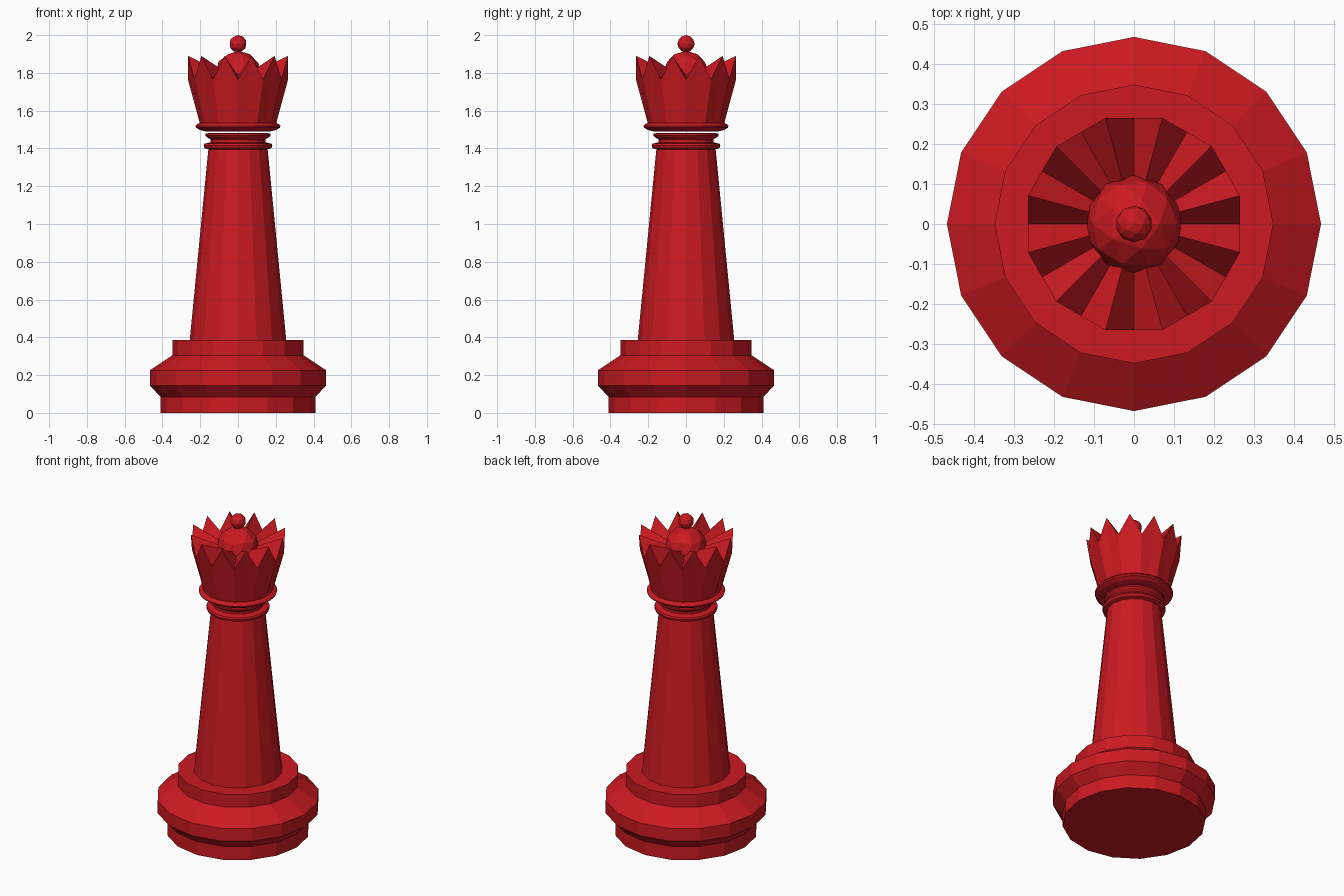
import bpy, bmesh, math

if "Cube" in bpy.data.objects:
    bpy.data.objects.remove(bpy.data.objects["Cube"])

red = bpy.data.materials.new("red")
red.diffuse_color = (0.6, 0.01, 0.015, 1)
red.use_nodes = True
red.node_tree.nodes["Principled BSDF"].inputs["Base Color"].default_value = red.diffuse_color


def finish(name, bm):
    bmesh.ops.recalc_face_normals(bm, faces=bm.faces)
    me = bpy.data.meshes.new(name)
    bm.to_mesh(me)
    bm.free()
    me.materials.append(red)
    ob = bpy.data.objects.new(name, me)
    bpy.context.collection.objects.link(ob)


def loft(name, rings):
    """Skin between rings of points, capping both ends."""
    bm = bmesh.new()
    loops = [[bm.verts.new(p) for p in ring] for ring in rings]
    n = len(loops[0])
    for a, b in zip(loops, loops[1:]):
        for i in range(n):
            j = (i + 1) % n
            bm.faces.new((a[i], a[j], b[j], b[i]))
    bm.faces.new(loops[0])
    bm.faces.new(loops[-1])
    finish(name, bm)


def circle(r, z, n):
    return [(r * math.cos(math.tau * i / n), r * math.sin(math.tau * i / n), z)
            for i in range(n)]


def lathe(name, profile, n):
    loft(name, [circle(r, z, n) for r, z in profile])


def ball(name, r, z):
    bm = bmesh.new()
    bmesh.ops.create_icosphere(bm, subdivisions=2, radius=r)
    bmesh.ops.translate(bm, verts=bm.verts, vec=(0, 0, z))
    finish(name, bm)


# stepped base and tapered column
lathe("base", [(0.41, 0), (0.41, 0.085), (0.467, 0.145), (0.467, 0.225),
               (0.348, 0.305), (0.348, 0.385)], 16)
lathe("column", [(0.256, 0.38), (0.157, 1.395), (0.157, 1.41),
                 (0.145, 1.43), (0.145, 1.46), (0.14, 1.48)], 16)

# neck rings and the collar under the crown
lathe("lower_neck_ring", [(0.155, 1.395), (0.178, 1.402), (0.182, 1.415),
                          (0.178, 1.425), (0.15, 1.432)], 32)
lathe("upper_neck_ring", [(0.145, 1.448), (0.165, 1.46), (0.172, 1.468),
                          (0.172, 1.478), (0.15, 1.482)], 32)
lathe("crown_collar", [(0.17, 1.49), (0.2, 1.497), (0.222, 1.51),
                       (0.225, 1.519), (0.215, 1.53), (0.19, 1.538)], 32)


# crown: odd points are the twelve tips, even points the notches
def zigzag(r_notch, z_notch, r_tip, z_tip):
    pts = []
    for i in range(24):
        a = math.tau * i / 24
        r, z = (r_tip, z_tip) if i % 2 else (r_notch, z_notch)
        pts.append((r * math.cos(a), r * math.sin(a), z))
    return pts


loft("crown", [circle(0.2, 1.525, 24),
               zigzag(0.265, 1.765, 0.274, 1.89),
               zigzag(0.115, 1.785, 0.115, 1.815)])

# domed cap and finial
ball("crown_dome", 0.122, 1.795)
ball("finial", 0.046, 1.954)
